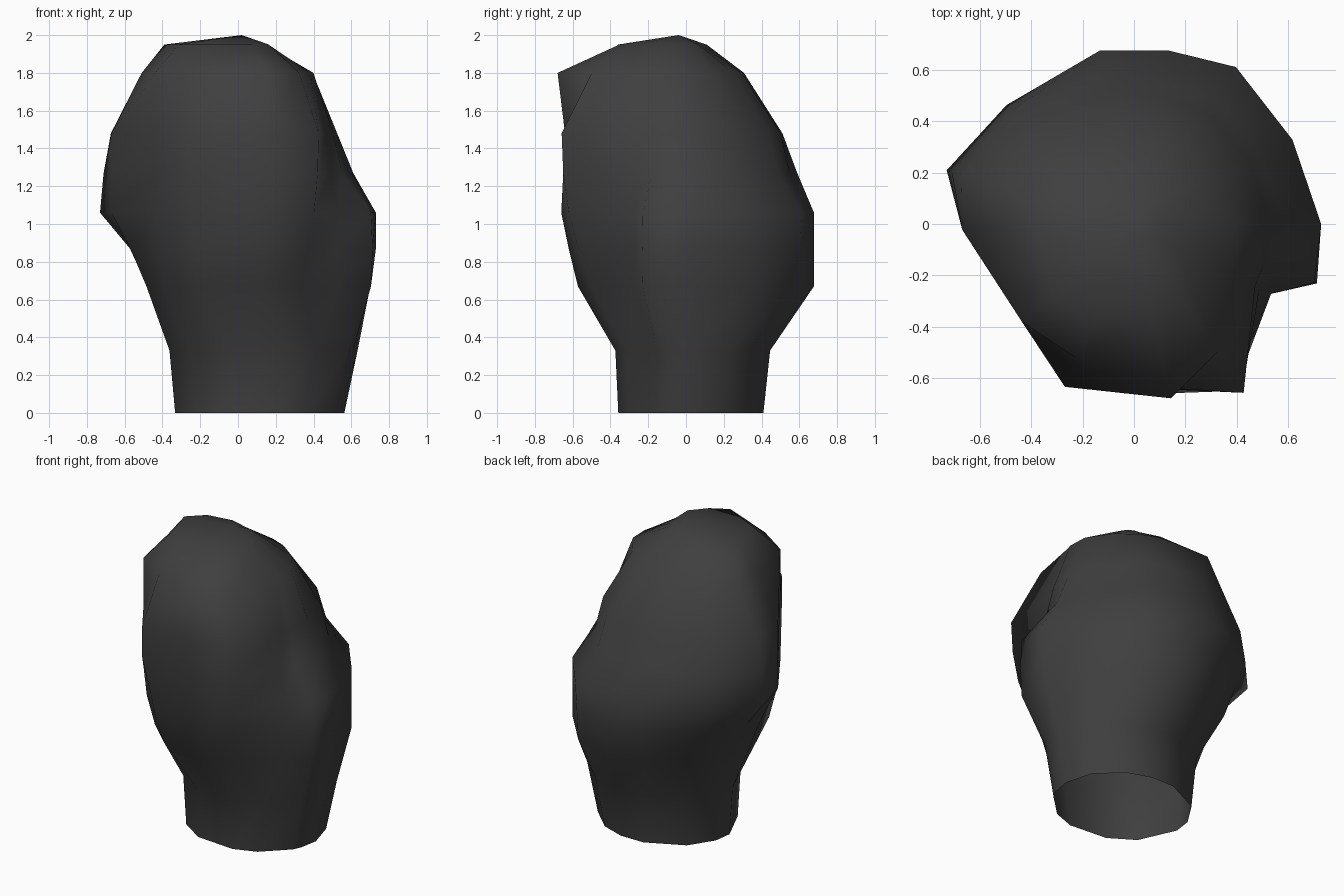
import bpy, bmesh, math

# One flat colour
mat = bpy.data.materials.new("charcoal")
mat.diffuse_color = (0.05, 0.05, 0.05, 1)

# Directions of the lengthwise edge lines, in degrees around z
ANGLES = [0, 28, 57, 79, 101, 137, 164, 182, 221, 247, 282, 303, 333, 342]

# Cuff: ellipses as (z, centre x, centre y, half width, half depth)
CUFF = [(0.0, 0.115, 0.025, 0.448, 0.392),
        (0.33, 0.135, 0.035, 0.498, 0.418)]

# Closed upper body: height, then radius along each direction
BODY = [
    (0.67, [.70, .70, .71, .69, .60, .55, .50, .485, .51, .54, .585, .60, .60, .74]),
    (0.87, [.73, .70, .72, .69, .66, .62, .595, .57, .56, .60, .635, .68, .60, .75]),
    (1.06, [.73, .70, .73, .69, .69, .68, .76, .67, .58, .64, .675, .74, .60, .74]),
    (1.27, [.61, .56, .58, .56, .60, .65, .74, .67, .57, .69, .66, .775, .55, .58]),
    (1.48, [.525, .51, .52, .51, .52, .57, .70, .67, .58, .69, .655, .785, .53, .53]),
    (1.80, [.395, .33, .30, .30, .31, .45, .50, .51, .58, .57, .695, .595, .43, .42]),
    (1.95, [.12, .10, .08, .07, .08, .16, .30, .39, .42, .39, .36, .30, .18, .15]),
]

bm = bmesh.new()


def ring(z, cx, cy, rx, ry):
    """Ring of vertices; rx and ry are one radius per direction."""
    return [bm.verts.new((cx + a * math.cos(math.radians(t)),
                          cy + b * math.sin(math.radians(t)), z))
            for t, a, b in zip(ANGLES, rx, ry)]


n = len(ANGLES)
rings = [ring(z, cx, cy, [a] * n, [b] * n) for z, cx, cy, a, b in CUFF]
rings += [ring(z, 0, 0, r, r) for z, r in BODY]

# Skin between the rings, open at the bottom
for low, high in zip(rings, rings[1:]):
    for i in range(n):
        j = (i + 1) % n
        bm.faces.new((low[i], low[j], high[j], high[i]))

# Crown
top = bm.verts.new((0.02, -0.04, 2.0))
for i in range(n):
    bm.faces.new((rings[-1][i], rings[-1][(i + 1) % n], top))

for f in bm.faces:
    f.smooth = True
bm.normal_update()

mesh = bpy.data.meshes.new("closed_glove")
bm.to_mesh(mesh)
bm.free()
mesh.materials.append(mat)
obj = bpy.data.objects.new("closed_glove", mesh)
bpy.context.collection.objects.link(obj)
